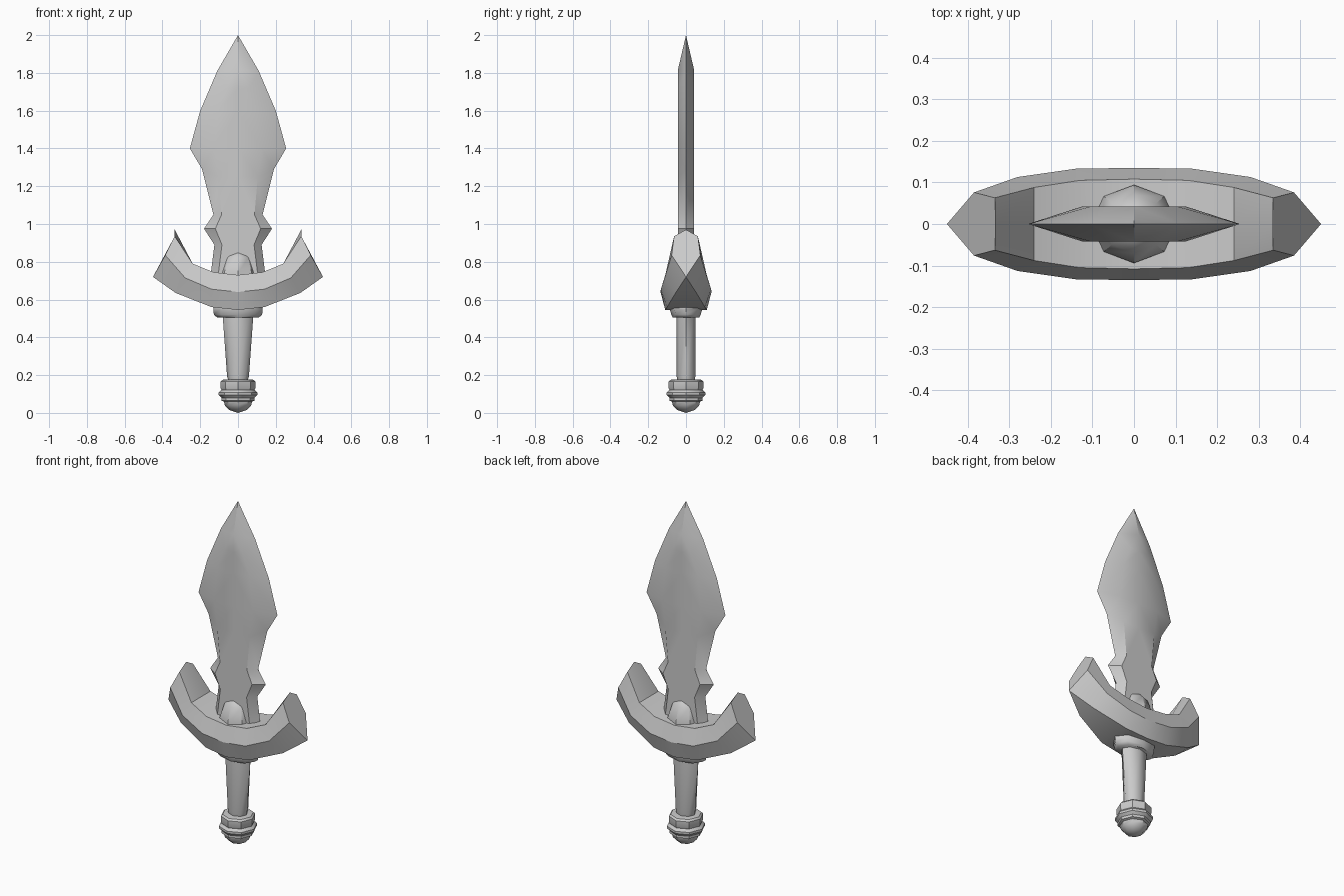
import bpy, bmesh, math

cube = bpy.data.objects.get("Cube")
if cube:
    bpy.data.objects.remove(cube, do_unlink=True)

grey = bpy.data.materials.new("plain grey")
grey.use_nodes = True
colour = (0.6, 0.6, 0.6, 1)
grey.diffuse_color = colour
grey.node_tree.nodes["Principled BSDF"].inputs["Base Color"].default_value = colour


def finish(name, bm, angle):
    """Clean up the mesh, make the object and shade it."""
    bmesh.ops.remove_doubles(bm, verts=bm.verts, dist=0.0005)
    bmesh.ops.dissolve_degenerate(bm, edges=bm.edges, dist=0.0005)
    bmesh.ops.recalc_face_normals(bm, faces=bm.faces)
    mesh = bpy.data.meshes.new(name)
    bm.to_mesh(mesh)
    bm.free()
    mesh.materials.append(grey)
    obj = bpy.data.objects.new(name, mesh)
    bpy.context.collection.objects.link(obj)
    bpy.ops.object.select_all(action='DESELECT')
    obj.select_set(True)
    bpy.context.view_layer.objects.active = obj
    bpy.ops.object.shade_smooth_by_angle(angle=math.radians(angle))
    return obj


def loft(name, rings, angle):
    """Skin a row of closed rings and cap both ends."""
    bm = bmesh.new()
    rows = [[bm.verts.new(p) for p in ring] for ring in rings]
    n = len(rows[0])
    for a, b in zip(rows, rows[1:]):
        for i in range(n):
            j = (i + 1) % n
            bm.faces.new((a[i], a[j], b[j], b[i]))
    bm.faces.new(rows[0])
    bm.faces.new(rows[-1])
    return finish(name, bm, angle)


def turned(name, profile, angle=50, sides=8):
    """Eight-sided turned part; profile rows are (x radius, y radius, z)."""
    turn = [math.tau * i / sides for i in range(sides)]
    rings = [[(rx * math.cos(t), ry * math.sin(t), z) for t in turn]
             for rx, ry, z in profile]
    return loft(name, rings, angle)


# Blade: flat centre panel with bevels running out to a sharp edge
edge = [(.145, .6), (.145, .73), (.125, .89), (.18, .975), (.13, 1.05),
        (.19, 1.29), (.255, 1.4), (.2, 1.6), (.11, 1.81), (0, 2)]
panel = [(.11, .6), (.105, .73), (.085, .89), (.12, .975), (.087, 1.05),
         (.105, 1.25), (.125, 1.4), (.105, 1.6), (.06, 1.72), (0, 1.82)]
bm = bmesh.new()
for y in (-.042, .042):
    for side in (-1, 1):
        outer = [bm.verts.new((side * x, 0, z)) for x, z in edge]
        inner = [bm.verts.new((side * x, y, z)) for x, z in panel]
        middle = [bm.verts.new((0, y, z)) for x, z in panel[:-1]] + [inner[-1]]
        for i in range(len(edge) - 1):
            bm.faces.new((outer[i], outer[i + 1], inner[i + 1], inner[i]))
            strip = [inner[i], inner[i + 1], middle[i + 1], middle[i]]
            bm.faces.new(list(dict.fromkeys(strip)))
finish("blade", bm, 30)

# Crescent guard: each station gives (x, y, z) of the top, ridge and bottom edges
stations = [
    ((0, .108, .73), (0, .135, .64), (0, .11, .545)),
    ((.13, .105, .745), (.14, .133, .655), (.14, .10, .56)),
    ((.24, .088, .79), (.28, .113, .715), (.33, .055, .635)),
    ((.335, .063, .935), (.385, .076, .835), (.45, 0, .72)),
]


def guard_ring(station, side):
    top, ridge, bottom = [(side * x, y, z) for x, y, z in station]
    lift = .035 if station is stations[-1] else 0
    crest = (top[0], 0, top[2] + lift)
    half = [top, ridge, bottom]
    return [crest] + half + [(x, -y, z) for x, y, z in reversed(half)]


rings = [guard_ring(s, -1) for s in reversed(stations[1:])]
rings += [guard_ring(s, 1) for s in stations]
loft("guard", rings, 25)

# Pointed boss rising from the middle of the guard
turned("guard_boss", [(.105, .095, .6), (.103, .094, .74),
                      (.075, .07, .82), (0, 0, .89)], 35)

# Oval collar under the guard
turned("collar", [(.11, .07, .505), (.128, .078, .52), (.13, .086, .55),
                  (.13, .086, .565), (.11, .075, .58)])

# Tapered oval grip
turned("grip", [(.05, .045, .165), (.058, .05, .195),
                (.08, .05, .5), (.08, .05, .53)])

# Ringed pommel with a rounded end
pommel = [(0, 0), (.045, .015), (.07, .04), (.075, .06), (.088, .065),
          (.088, .08), (.102, .095), (.102, .108), (.088, .122),
          (.092, .13), (.092, .165), (.083, .175), (.05, .178)]
turned("pommel", [(r, r, z) for r, z in pommel], 35)
